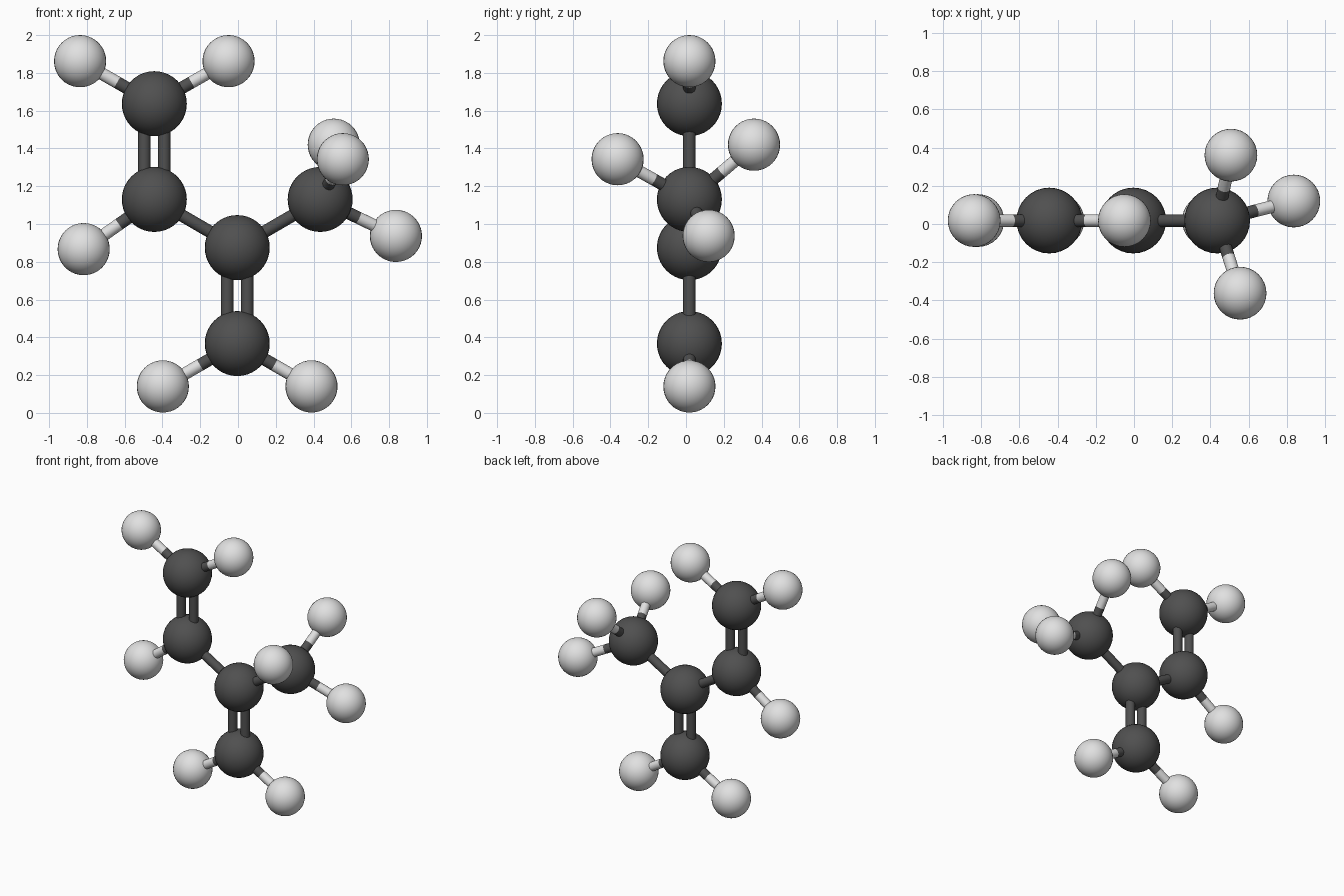
import bpy
from mathutils import Vector

cube = bpy.data.objects.get("Cube")
if cube:
    bpy.data.objects.remove(cube, do_unlink=True)


def material(name, value):
    mat = bpy.data.materials.new(name)
    mat.use_nodes = True
    colour = (value, value, value, 1)
    mat.diffuse_color = colour
    bsdf = next(n for n in mat.node_tree.nodes if n.type == "BSDF_PRINCIPLED")
    bsdf.inputs["Base Color"].default_value = colour
    return mat


dark = material("dark grey", 0.08)
light = material("light grey", 0.75)

BOND_RADIUS = 0.033
DOUBLE_OFFSET = 0.053
PLANE_Y = 0.018


def finish(name, mat):
    obj = bpy.context.object
    obj.name = name
    obj.data.materials.append(mat)
    bpy.ops.object.shade_smooth_by_angle()


def ball(name, centre, radius, mat):
    bpy.ops.mesh.primitive_uv_sphere_add(segments=32, ring_count=20,
                                         radius=radius, location=centre)
    finish(name, mat)


def rod(name, start, end, mat):
    axis = end - start
    bpy.ops.mesh.primitive_cylinder_add(
        vertices=20, radius=BOND_RADIUS, depth=axis.length,
        location=(start + end) / 2,
        rotation=axis.to_track_quat("Z", "Y").to_euler())
    finish(name, mat)


# Large dark balls
carbons = {
    "upper_end": Vector((-0.443, PLANE_Y, 1.637)),
    "upper_joint": Vector((-0.443, PLANE_Y, 1.13)),
    "centre": Vector((-0.004, PLANE_Y, 0.875)),
    "lower_end": Vector((-0.004, PLANE_Y, 0.367)),
    "side": Vector((0.435, PLANE_Y, 1.13)),
}
for name, centre in carbons.items():
    ball(name + "_carbon", centre, 0.172, dark)

# Small light balls, each on a rod that is half dark and half light
hydrogens = [
    ("upper_right", "upper_end", (-0.836, PLANE_Y, 1.862)),
    ("upper_left", "upper_end", (-0.05, PLANE_Y, 1.862)),
    ("middle_right", "upper_joint", (-0.817, PLANE_Y, 0.867)),
    ("lower_right", "lower_end", (-0.398, PLANE_Y, 0.14)),
    ("lower_left", "lower_end", (0.389, PLANE_Y, 0.14)),
    ("side_outer", "side", (0.836, 0.12, 0.937)),
    ("side_back", "side", (0.507, 0.36, 1.42)),
    ("side_front", "side", (0.555, -0.362, 1.343)),
]
for name, parent, position in hydrogens:
    start, end = carbons[parent], Vector(position)
    middle = (start + end) / 2
    ball(name + "_hydrogen", end, 0.138, light)
    rod(name + "_bond_dark", start, middle, dark)
    rod(name + "_bond_light", middle, end, light)

# Single bonds between dark balls
for name in ("upper_joint", "side"):
    rod(name + "_single_bond", carbons["centre"], carbons[name], dark)

# Double bonds
for a, b in (("upper_end", "upper_joint"), ("centre", "lower_end")):
    for side, sign in (("left", 1), ("right", -1)):
        shift = Vector((sign * DOUBLE_OFFSET, 0, 0))
        rod(f"{a}_double_bond_{side}", carbons[a] + shift, carbons[b] + shift, dark)
